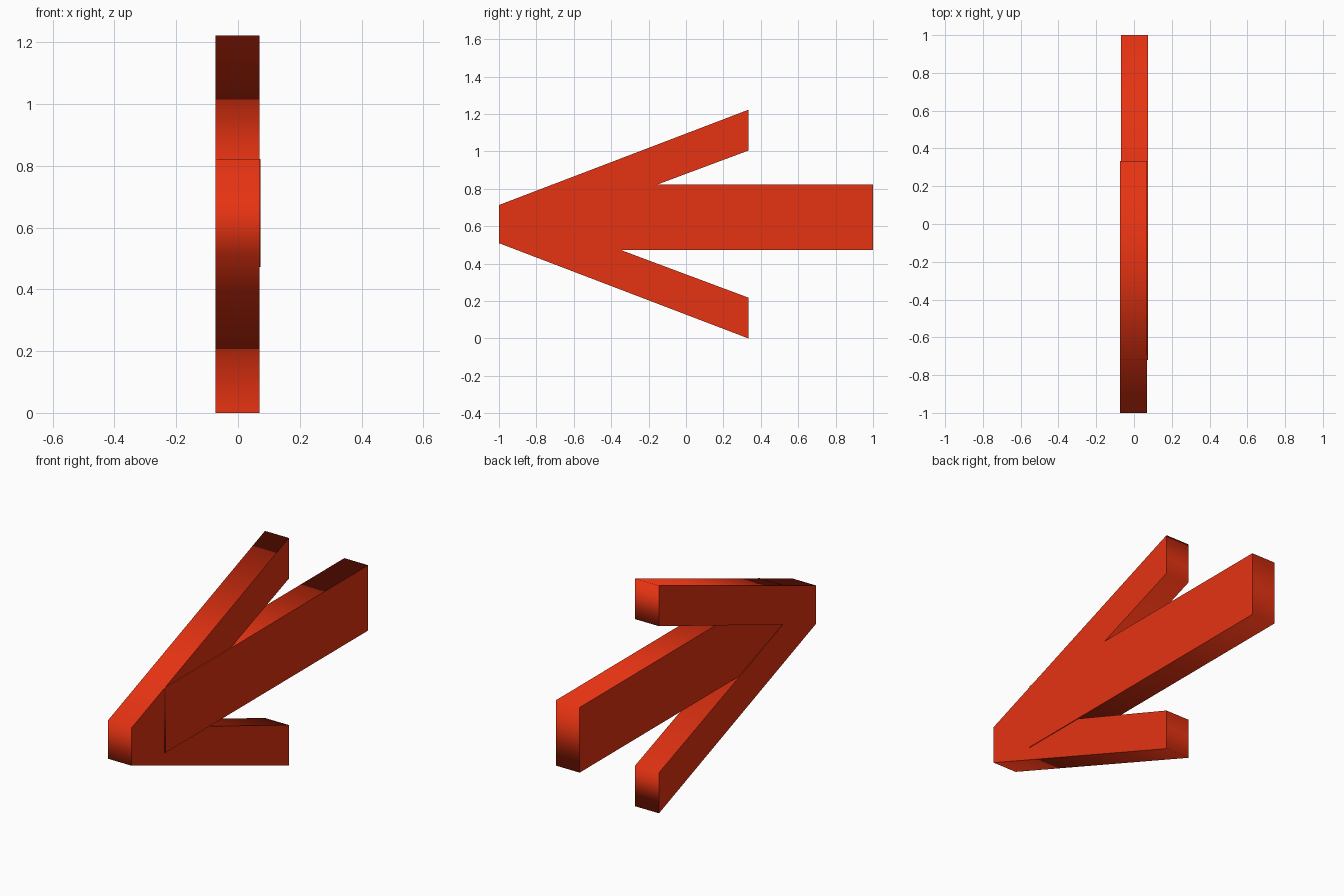
import bpy, bmesh

if "Cube" in bpy.data.objects:
    bpy.data.objects.remove(bpy.data.objects["Cube"])

# Single red finish
red = bpy.data.materials.new("bright_red")
red.diffuse_color = (0.79, 0.033, 0.006, 1)
red.use_nodes = True
red.node_tree.nodes["Principled BSDF"].inputs["Base Color"].default_value = red.diffuse_color


def extrude_profile(name, profile, x0, x1):
    """Extrude a (y, z) outline along x: flat sides, smooth rim."""
    bm = bmesh.new()
    left = [bm.verts.new((x0, y, z)) for y, z in profile]
    right = [bm.verts.new((x1, y, z)) for y, z in profile]
    n = len(profile)
    caps = [bm.faces.new(left), bm.faces.new(right)]
    for i in range(n):
        j = (i + 1) % n
        bm.faces.new((left[i], left[j], right[j], right[i]))
    bmesh.ops.recalc_face_normals(bm, faces=bm.faces)
    for f in bm.faces:
        f.smooth = True
    # Crisp border between the flat sides and the rim
    for f in caps:
        for e in f.edges:
            e.smooth = False
    mesh = bpy.data.meshes.new(name)
    bm.to_mesh(mesh)
    bm.free()
    mesh.materials.append(red)
    obj = bpy.data.objects.new(name, mesh)
    bpy.context.collection.objects.link(obj)
    return obj


# Arrow head: V shape, upper half mirrored about its centre line
mid = 0.611
upper = [(-1.0, 0.102), (0.333, 0.611), (0.333, 0.393)]
head = ([(y, mid + h) for y, h in upper] + [(-0.72, mid)]
        + [(y, mid - h) for y, h in reversed(upper)])
extrude_profile("arrow_head", head, -0.073, 0.069)

# Arrow shaft: straight bar, set slightly to one side
shaft = [(-0.72, 0.472), (-0.72, 0.822), (1.0, 0.822), (1.0, 0.472)]
extrude_profile("arrow_shaft", shaft, -0.069, 0.073)
